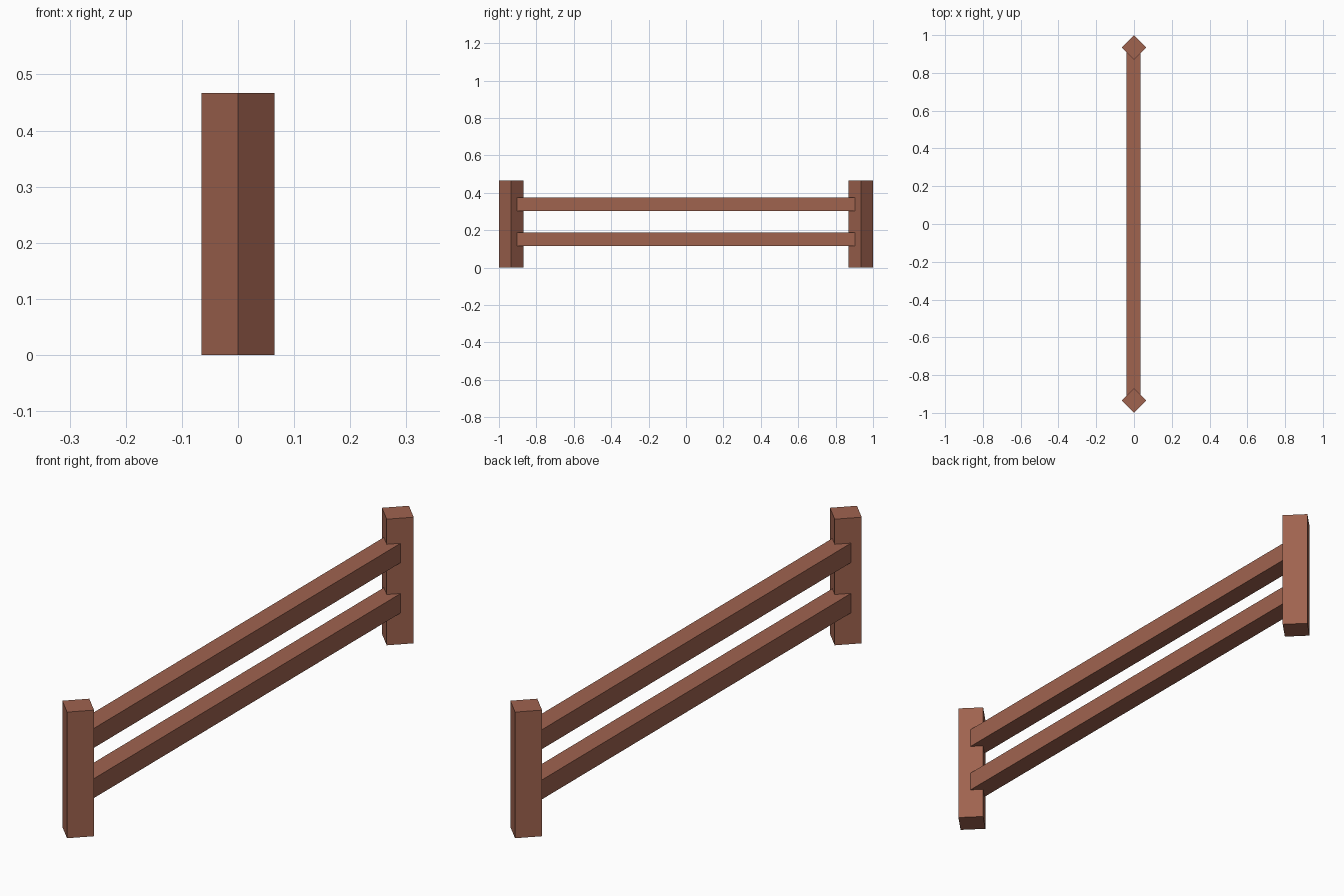
import bpy, math

if "Cube" in bpy.data.objects:
    bpy.data.objects.remove(bpy.data.objects["Cube"])

wood = bpy.data.materials.new("brown wood")
wood.diffuse_color = (0.35, 0.125, 0.078, 1)
wood.use_nodes = True
wood.node_tree.nodes["Principled BSDF"].inputs["Base Color"].default_value = wood.diffuse_color


def box(name, loc, size, turn=0.0):
    bpy.ops.mesh.primitive_cube_add(size=1, location=loc, rotation=(0, 0, turn))
    ob = bpy.context.object
    ob.name = name
    ob.scale = size
    ob.data.materials.append(wood)
    return ob


R, H = 0.065, 0.467          # post half diagonal and height
side = R * math.sqrt(2)

# Square posts, turned 45 degrees
for name, s in (("front_post", -1), ("back_post", 1)):
    box(name, (0, s * (1 - R), H / 2), (side, side, H), math.pi / 4)

# Two horizontal rails running into the posts
for name, z in (("lower_rail", 0.152), ("upper_rail", 0.338)):
    box(name, (-0.003, 0, z), (0.073, 2 * (1 - R), 0.072))
